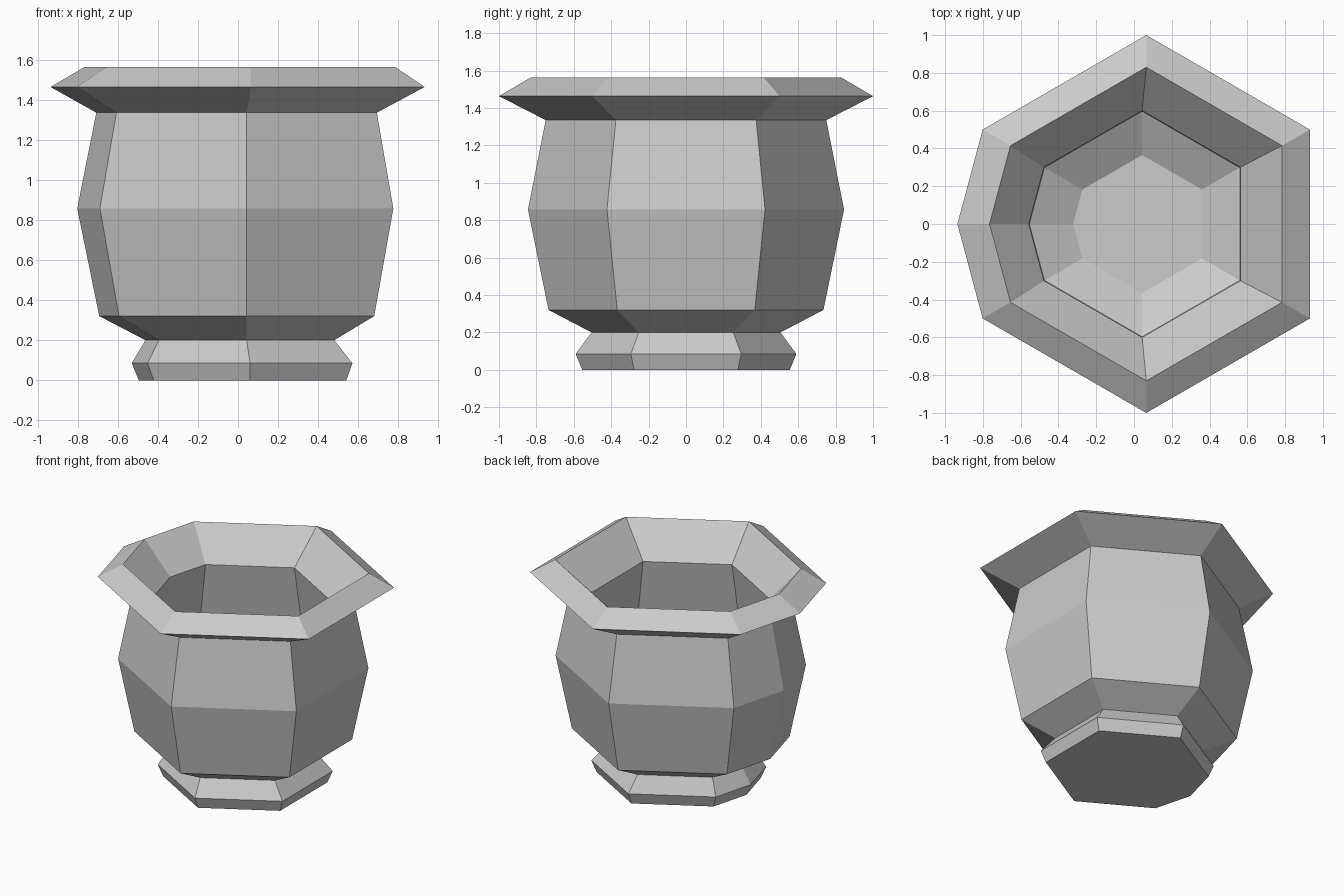
import bpy, bmesh
from math import cos, sin, radians

if "Cube" in bpy.data.objects:
    bpy.data.objects.remove(bpy.data.objects["Cube"])

# Seven-sided section: a hexagon with one extra corner on the left
ANGLES = [radians(a) for a in (30, 90, 150, 180, 210, 270, 330)]

# Pot wall as (radius, height, centre x): foot, belly, flared rim, then inside
PROFILE = [
    (0.555, 0.00, 0.060), (0.590, 0.085, 0.060), (0.505, 0.20, 0.043),
    (0.735, 0.32, 0.043), (0.845, 0.857, 0.043), (0.750, 1.335, 0.043),
    (1.000, 1.463, 0.065), (0.830, 1.563, 0.065),
    (0.600, 1.335, 0.043), (0.690, 0.857, 0.043), (0.597, 0.34, 0.043),
    (0.365, 0.22, 0.043),
]


def loft(name, profile):
    bm = bmesh.new()
    rings = [[bm.verts.new((cx + r * cos(a), r * sin(a), z)) for a in ANGLES]
             for r, z, cx in profile]
    n = len(ANGLES)
    for low, high in zip(rings, rings[1:]):
        for i in range(n):
            j = (i + 1) % n
            bm.faces.new((low[i], low[j], high[j], high[i]))
    # Underside and inner floor
    bm.faces.new(rings[0][::-1])
    bm.faces.new(rings[-1])
    bmesh.ops.recalc_face_normals(bm, faces=bm.faces)
    mesh = bpy.data.meshes.new(name)
    bm.to_mesh(mesh)
    bm.free()
    obj = bpy.data.objects.new(name, mesh)
    bpy.context.collection.objects.link(obj)
    return obj


loft("flared_pot", PROFILE)
